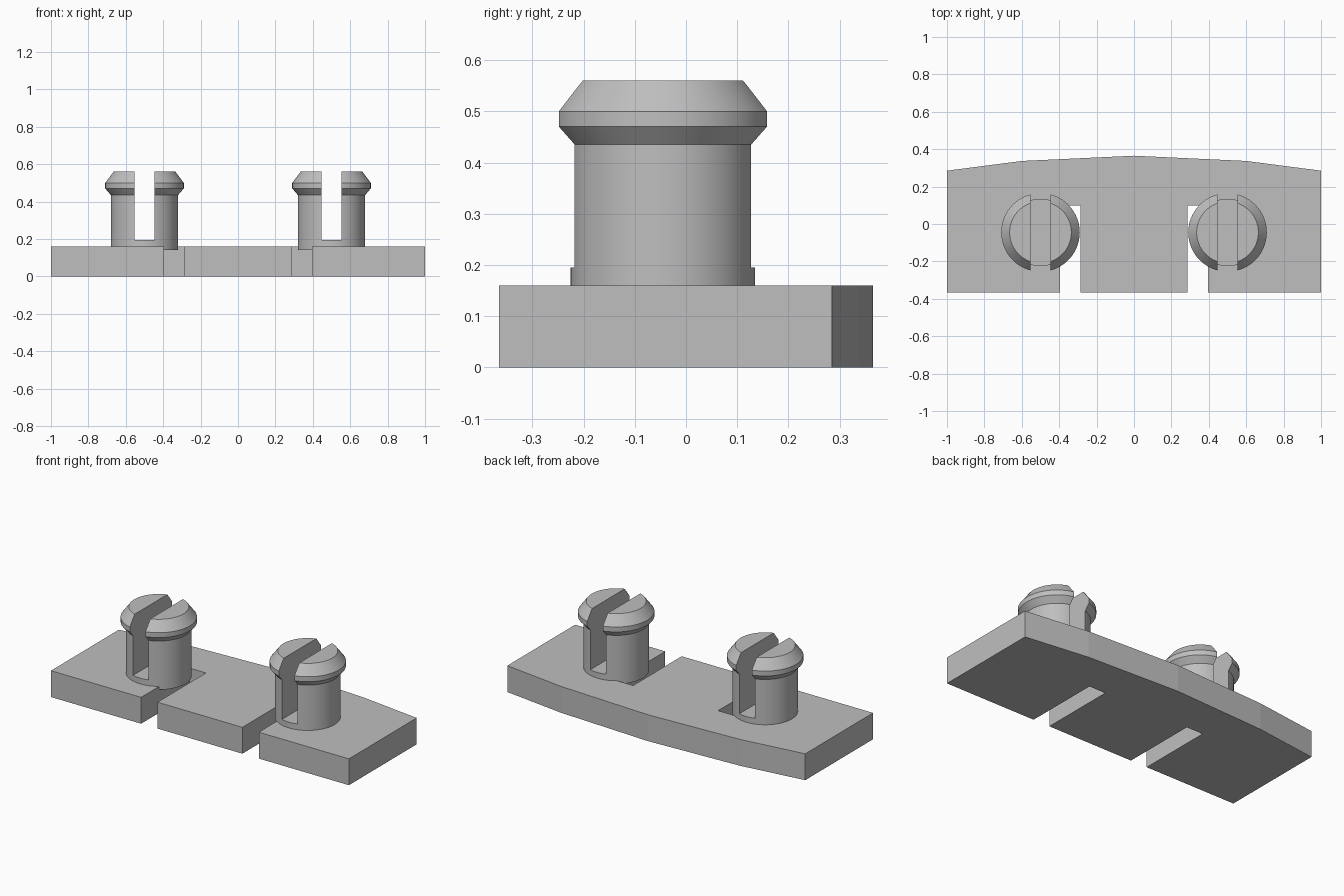
import bpy
import bmesh
import math

cube = bpy.data.objects.get("Cube")
if cube:
    bpy.data.objects.remove(cube, do_unlink=True)

grey = bpy.data.materials.new("light grey plastic")
grey.use_nodes = True
colour = (0.52, 0.52, 0.52, 1)
grey.diffuse_color = colour
grey.node_tree.nodes["Principled BSDF"].inputs["Base Color"].default_value = colour

THICKNESS = 0.16
POST_X, POST_Y = 0.5, -0.045


def make_object(name, bm):
    bmesh.ops.recalc_face_normals(bm, faces=bm.faces)
    mesh = bpy.data.meshes.new(name)
    bm.to_mesh(mesh)
    bm.free()
    mesh.materials.append(grey)
    obj = bpy.data.objects.new(name, mesh)
    bpy.context.collection.objects.link(obj)
    return obj


def activate(obj):
    bpy.ops.object.select_all(action="DESELECT")
    obj.select_set(True)
    bpy.context.view_layer.objects.active = obj


# Base plate: bowed back edge, two notches cut into the front edge
half = [(0.285, -0.365), (0.285, 0.10), (0.395, 0.10), (0.395, -0.365),
        (1, -0.365), (1, 0.285), (0.6, 0.337)]
outline = half + [(0, 0.365)] + [(-x, y) for x, y in reversed(half)]
bm = bmesh.new()
face = bm.faces.new([bm.verts.new((x, y, 0)) for x, y in outline])
grown = bmesh.ops.extrude_face_region(bm, geom=[face])
bmesh.ops.translate(bm, vec=(0, 0, THICKNESS),
                    verts=[v for v in grown["geom"] if isinstance(v, bmesh.types.BMVert)])
make_object("base_plate", bm)


# Split snap post: turned profile with a slot across the middle
def snap_post(name, x):
    profile = [(0, 0.14), (0.18, 0.14), (0.18, 0.435), (0.21, 0.47),
               (0.21, 0.50), (0.165, 0.56), (0, 0.56)]
    bm = bmesh.new()
    verts = [bm.verts.new((r, 0, z)) for r, z in profile]
    edges = [bm.edges.new(pair) for pair in zip(verts, verts[1:])]
    bmesh.ops.spin(bm, geom=verts + edges, cent=(0, 0, 0), axis=(0, 0, 1),
                   angle=math.tau, steps=64, use_duplicate=False)
    bmesh.ops.remove_doubles(bm, verts=bm.verts, dist=0.0001)
    bmesh.ops.dissolve_limit(bm, angle_limit=0.01, verts=bm.verts, edges=bm.edges)
    post = make_object(name, bm)
    post.location = (x, POST_Y, 0)

    bm = bmesh.new()
    bmesh.ops.create_cube(bm, size=1)
    bmesh.ops.scale(bm, vec=(0.105, 1, 0.6), verts=bm.verts)
    cutter = make_object("slot_cutter", bm)
    cutter.location = (x, POST_Y, 0.195 + 0.3)
    cutter.hide_render = True

    activate(post)
    cut = post.modifiers.new("slot", "BOOLEAN")
    cut.operation = "DIFFERENCE"
    cut.solver = "EXACT"
    cut.object = cutter
    bpy.ops.object.modifier_apply(modifier=cut.name)
    bpy.data.objects.remove(cutter, do_unlink=True)
    bpy.ops.object.shade_smooth_by_angle(angle=math.radians(25))


snap_post("left_post", POST_X)
snap_post("right_post", -POST_X)
